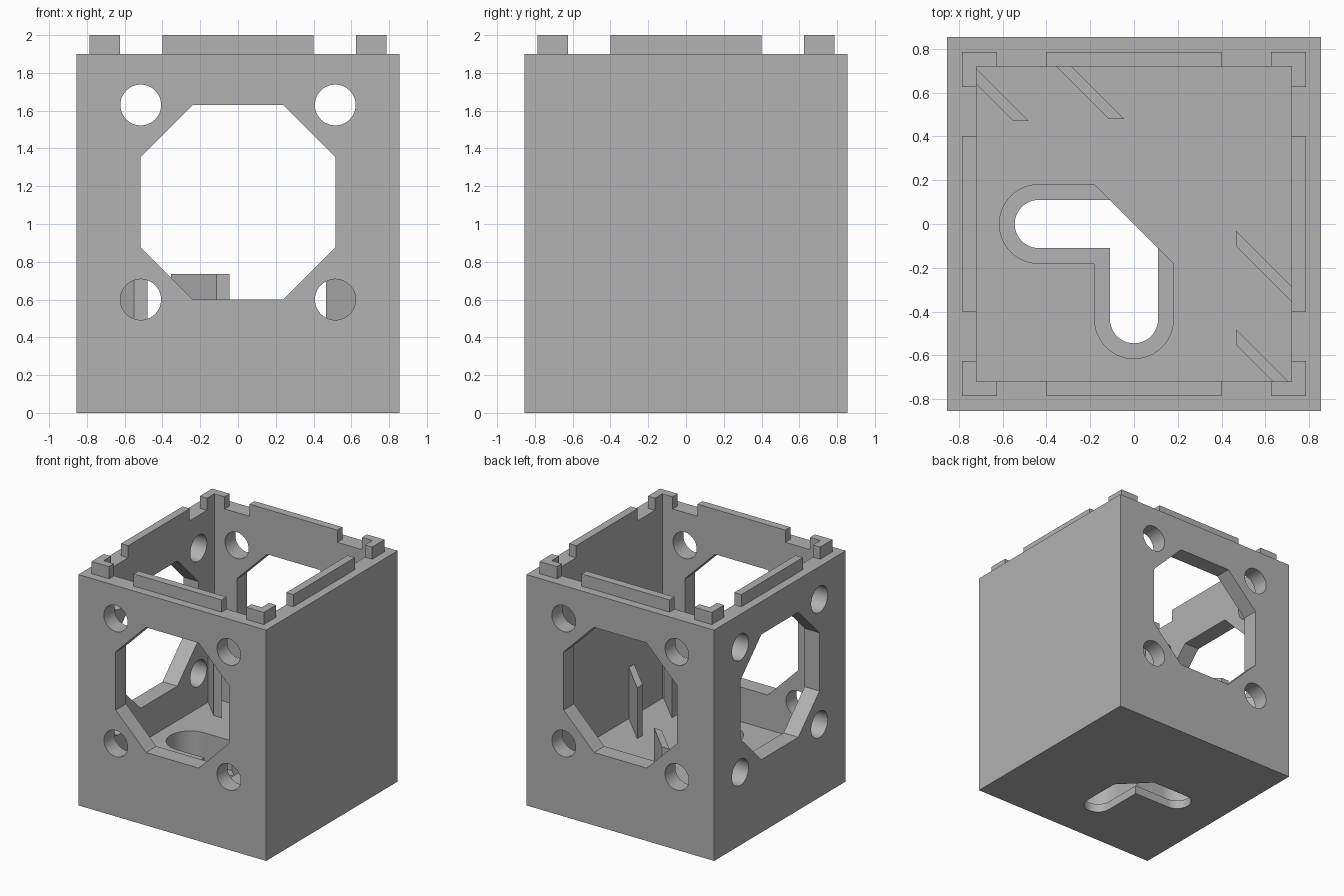
import bpy, bmesh, math

if "Cube" in bpy.data.objects:
    bpy.data.objects.remove(bpy.data.objects["Cube"], do_unlink=True)

HALF, INNER, WALL_TOP, TOP = 0.855, 0.72, 1.9, 2.0
FLOOR, RIB_TOP, STEP = 0.315, 0.735, 0.07
MID_Z, REACH = 1.115, 0.515          # centre and half-size of the wall openings

grey = bpy.data.materials.new("plain_grey")
grey.use_nodes = True
grey.diffuse_color = (0.445, 0.445, 0.445, 1)
grey.node_tree.nodes["Principled BSDF"].inputs["Base Color"].default_value = grey.diffuse_color


def prism(name, outline, axis, low, high):
    """Extrude a 2D outline along an axis."""
    place = {"x": lambda u, v, w: (w, u, v),
             "y": lambda u, v, w: (u, w, v),
             "z": lambda u, v, w: (u, v, w)}[axis]
    bm = bmesh.new()
    base = bm.faces.new([bm.verts.new(place(u, v, low)) for u, v in outline])
    grown = bmesh.ops.extrude_face_region(bm, geom=[base])["geom"]
    moved = [g for g in grown if isinstance(g, bmesh.types.BMVert)]
    bmesh.ops.translate(bm, verts=moved, vec=place(0, 0, high - low))
    bmesh.ops.recalc_face_normals(bm, faces=bm.faces)
    mesh = bpy.data.meshes.new(name)
    bm.to_mesh(mesh)
    bm.free()
    mesh.materials.append(grey)
    obj = bpy.data.objects.new(name, mesh)
    bpy.context.collection.objects.link(obj)
    return obj


def rect(x0, y0, x1, y1):
    return [(x0, y0), (x1, y0), (x1, y1), (x0, y1)]


def arc(cx, cy, r, start, end, steps):
    return [(cx + r * math.cos(math.radians(start + (end - start) * i / steps)),
             cy + r * math.sin(math.radians(start + (end - start) * i / steps)))
            for i in range(steps + 1)]


def slot(r, end=0.435):
    """Two round-ended arms joined at a corner with a diagonal cut."""
    return ([(-r, r)] + arc(-end, 0, r, 90, 270, 24) + [(-r, -r)]
            + arc(0, -end, r, 180, 360, 24) + [(r, -r)])


def cut(target, cutter):
    mod = target.modifiers.new("cut", "BOOLEAN")
    mod.object, mod.operation, mod.solver = cutter, "DIFFERENCE", "EXACT"
    bpy.context.view_layer.objects.active = target
    bpy.ops.object.modifier_apply(modifier=mod.name)
    bpy.data.objects.remove(cutter, do_unlink=True)


# Open box with a thick floor
body = prism("box_body", rect(-HALF, -HALF, HALF, HALF), "z", 0, WALL_TOP)
cut(body, prism("cavity", rect(-INNER, -INNER, INNER, INNER), "z", FLOOR, 3))

# Octagonal windows and round corner holes in the front, back and right walls
F = 0.24
octagon = [(a, MID_Z + b) for a, b in
           [(-F, -REACH), (F, -REACH), (REACH, -F), (REACH, F),
            (F, REACH), (-F, REACH), (-REACH, F), (-REACH, -F)]]
for axis, low, high in (("y", -1, 1), ("x", -1, -0.65)):
    cut(body, prism("window", octagon, axis, low, high))
    for a in (-REACH, REACH):
        for b in (-REACH, REACH):
            ring = arc(a, MID_Z + b, 0.108, 0, 360, 48)[:-1]
            cut(body, prism("hole", ring, axis, low, high))

# Stepped hanging slot through the floor
cut(body, prism("slot_wide", slot(0.18), "z", STEP, FLOOR + 0.1))
cut(body, prism("slot_narrow", slot(0.11), "z", -0.1, STEP + 0.05))

bpy.ops.object.select_all(action="DESELECT")
body.select_set(True)
bpy.context.view_layer.objects.active = body
bpy.ops.object.shade_smooth_by_angle(angle=math.radians(30))

# Slanted ribs standing on the floor
I = INNER
ribs = {
    "rib_back_corner": [(-I, 0.64), (-0.55, 0.47), (-0.48, 0.47), (-I, 0.71)],
    "rib_back": [(-0.355, I), (-0.115, 0.48), (-0.045, 0.48), (-0.285, I)],
    "rib_left": [(0.465, -0.03), (0.465, -0.1), (I, -0.355), (I, -0.285)],
    "rib_front_corner": [(0.465, -0.48), (0.465, -0.55), (0.635, -I), (0.705, -I)],
}
for name, outline in ribs.items():
    prism(name, outline, "z", FLOOR, RIB_TOP)

# Locating lip on the rim: a bar per side and an angle per corner
OUT, BAR, LEG = 0.785, 0.4, 0.625
bar = rect(-BAR, -OUT, BAR, -INNER)
angle = [(LEG, -OUT), (OUT, -OUT), (OUT, -LEG), (INNER, -LEG), (INNER, -INNER), (LEG, -INNER)]
for side in ("front", "left", "back", "right"):
    prism("lip_bar_" + side, bar, "z", WALL_TOP, TOP)
    prism("lip_corner_" + side, angle, "z", WALL_TOP, TOP)
    bar = [(-y, x) for x, y in bar]
    angle = [(-y, x) for x, y in angle]
